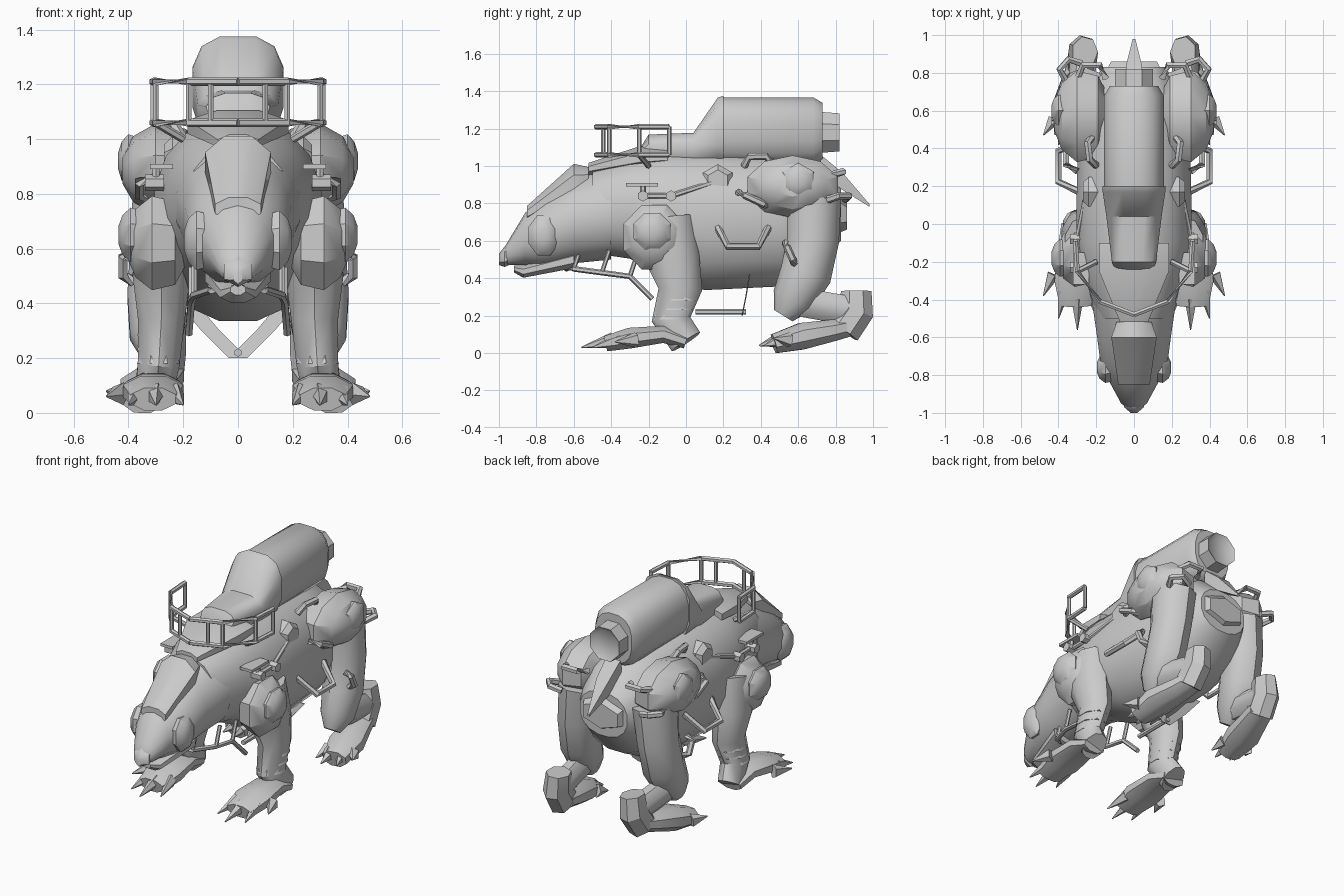
import bpy, bmesh, math
from mathutils import Vector

if "Cube" in bpy.data.objects:
    bpy.data.objects.remove(bpy.data.objects["Cube"])

SIDE, BACK, UP = Vector((1, 0, 0)), Vector((0, 1, 0)), Vector((0, 0, 1))

grey = bpy.data.materials.new("plain_grey")
grey.use_nodes = True
grey.diffuse_color = (.6, .6, .6, 1)
grey.node_tree.nodes["Principled BSDF"].inputs["Base Color"].default_value = grey.diffuse_color


def skin(name, rings, sides=10, axis=None, power=1, mirror=False, sharp=40):
    """Skin elliptical rings, each a (centre, radius_u, radius_v), along their path."""
    bm = bmesh.new()
    loops = []
    last = len(rings) - 1
    for i, (centre, radius_u, radius_v) in enumerate(rings):
        heading = axis or (rings[min(i + 1, last)][0] - rings[max(i - 1, 0)][0]).normalized()
        reference = BACK if abs(heading.x) > .75 else SIDE
        u = (reference - heading * reference.dot(heading)).normalized()
        v = heading.cross(u)
        loop = []
        for k in range(sides):
            turn = math.tau * (k + .5) / sides
            c, s = math.cos(turn), math.sin(turn)
            c = math.copysign(abs(c) ** power, c)
            s = math.copysign(abs(s) ** power, s)
            loop.append(bm.verts.new(centre + u * c * radius_u + v * s * radius_v))
        loops.append(loop)
    for near, far in zip(loops, loops[1:]):
        for k in range(sides):
            after = (k + 1) % sides
            bm.faces.new((near[k], near[after], far[after], far[k]))
    bm.faces.new(loops[0])
    bm.faces.new(loops[-1])
    bmesh.ops.recalc_face_normals(bm, faces=bm.faces)
    mesh = bpy.data.meshes.new(name)
    bm.to_mesh(mesh)
    bm.free()
    mesh.materials.append(grey)
    mesh.polygons.foreach_set("use_smooth", [True] * len(mesh.polygons))
    mesh.set_sharp_from_angle(angle=math.radians(sharp))
    part = bpy.data.objects.new(name, mesh)
    bpy.context.collection.objects.link(part)
    if mirror:
        modifier = part.modifiers.new("mirror", "MIRROR")
        modifier.use_mirror_merge = False


def hull(name, *rows, **options):
    """Centred shape from rows of (y, bottom, top, half_width)."""
    rings = [(Vector((0, y, (low + high) / 2)), width, (high - low) / 2)
             for y, low, high, width in rows]
    skin(name, rings, axis=BACK, **options)


def limb(name, joints, radii, depth=1.2, **options):
    """Paired limb through joints, with one radius for each joint."""
    rings = [(Vector(joint), r, r * depth) for joint, r in zip(joints, radii)]
    skin(name, rings, mirror=True, **options)


def pad(name, centre, size, sides=8, sharp=30):
    """Paired domed pad that bulges sideways."""
    width, length, height = size
    rings = []
    for step in (-.95, -.5, .2, .7, .95):
        swell = math.sqrt(1 - step * step)
        rings.append((Vector(centre) + SIDE * width * step, length * swell, height * swell))
    skin(name, rings, sides=sides, mirror=True, sharp=sharp)


def tube(name, path, radius=.015):
    limb(name, path, [radius] * len(path), depth=1, sides=6)


def handle(name, start, end, bulge, radius=.02):
    """Bent grip between two points, pushed out by the bulge."""
    start, end, bulge = Vector(start), Vector(end), Vector(bulge)
    tube(name, [start, start.lerp(end, .2) + bulge, start.lerp(end, .8) + bulge, end], radius)


def claws(name, heel, reach, tips):
    """Pointed claws that fan out from a paw."""
    for number, tip in enumerate(tips):
        tip = Vector(tip)
        root = tip.lerp(Vector(heel), reach)
        root.z = .07
        limb(f"{name}_{number}", [root, tip], [.036, .003], sides=5)


# Body and head
hull("body", (-.5, .53, .98, .19), (-.3, .5, 1.05, .26), (-.1, .4, 1.08, .31),
     (.1, .33, 1.08, .31), (.5, .35, 1.06, .3), (.7, .45, 1, .25), (.83, .6, .88, .17),
     sides=16, power=.9)
hull("head", (-.98, .48, .55, .03), (-.95, .47, .6, .07), (-.86, .47, .75, .12),
     (-.75, .46, .83, .18), (-.6, .48, .93, .2), (-.4, .5, 1, .23), sides=14)
hull("nose", (-1, .47, .53, .02), (-.97, .46, .57, .06), (-.9, .49, .6, .06), sides=6)
hull("lower_jaw", (-.92, .43, .47, .03), (-.87, .4, .47, .07), (-.6, .45, .55, .13), sides=8)
hull("brow_plate", (-.85, .7, .79, .09), (-.6, .8, 1.02, .13), (-.52, .85, 1, .1), sides=8)
hull("neck_plate", (-.52, .95, 1.02, .08), (-.25, .98, 1.11, .2), (-.1, 1, 1.1, .2), sides=8)
pad("cheek_plates", (.14, -.76, .63), (.06, .09, .12))

# Back housing, tank and tail
hull("front_housing", (-.25, 1, 1.09, .1), (-.2, 1, 1.17, .12), (.04, 1, 1.18, .15),
     (.17, 1, 1.37, .17), (.2, 1, 1.38, .17), sides=12, power=.7)
hull("tank", (.2, 1, 1.37, .16), (.68, 1, 1.37, .16), (.73, 1.03, 1.34, .13),
     sides=16, power=.8)
hull("tank_cap", (.7, 1.06, 1.3, .11), (.82, 1.07, 1.29, .11), (.8, 1.1, 1.26, .08), sides=8)
hull("tail", (.72, .95, 1.08, .07), (.84, .85, .98, .06), (.98, .78, .8, .01), sides=4)
hull("rump_plate", (.76, .62, .92, .2), (.86, .66, .82, .14), sides=6)

# Front legs
shoulder, elbow, forearm = (.26, -.1, .72), (.28, -.07, .5), (.28, -.03, .34)
wrist, front_heel, front_toes = (.29, -.08, .18), (.31, 0, .06), (.31, -.43, .05)
limb("front_legs", [shoulder, elbow, forearm, wrist, front_heel],
     [.11, .11, .09, .08, .07], depth=1.3)
pad("shoulder_pads", (.29, -.17, .62), (.12, .18, .19))
pad("shoulder_knobs", (.38, -.18, .65), (.06, .11, .11))
for number in range(3):
    base = Vector(wrist) + UP * .05 * number + BACK * .02 * number
    limb(f"forearm_band_{number}", [base, base + UP * .03], [.085, .075], sides=8)
limb("front_paws", [front_heel, (.31, -.12, .1), (.31, -.3, .08), front_toes],
     [.08, .1, .12, .09], depth=.5, sides=8)
claws("front_claw", front_heel, .3,
      [(.2, -.49, .03), (.3, -.56, .03), (.4, -.5, .03), (.48, -.38, .06)])

# Hind legs
hip, knee, hock = (.26, .68, .82), (.3, .57, .28), (.27, .91, .22)
pad("hip_pads", (.27, .57, .89), (.16, .26, .17), sides=10)
pad("hip_knobs", (.39, .6, .92), (.05, .1, .1), sides=6)
limb("thighs", [hip, (.28, .68, .6), (.29, .64, .42), knee, (.3, .52, .2)],
     [.13, .12, .12, .1, .05], depth=1.15)
limb("shins", [knee, hock], [.07, .07], sides=8)
limb("hocks", [(.26, .91, .33), hock, (.28, .84, .12)], [.07, .08, .08], sides=7, sharp=25)
limb("hind_paws", [(.27, .87, .14), (.29, .78, .12), (.33, .62, .09), (.35, .47, .05)],
     [.08, .09, .11, .08], depth=.7, sides=8)
claws("hind_claw", (.3, .75, .1), .3,
      [(.24, .44, .04), (.31, .39, .04), (.4, .42, .04), (.48, .47, .08)])

# Lookout railing
corners = [Vector(p) for p in ((0, -.48, 1.06), (.18, -.41, 1.06), (.3, -.25, 1.06), (.31, -.09, 1.06))]
rise = UP * .15
tube("railing_bottom", corners)
tube("railing_top", [corner + rise for corner in corners])
posts = [corners[0].lerp(corners[1], .55)] + corners[1:]
for number, post in enumerate(posts):
    tube(f"railing_post_{number}", [post, post + rise], .012)
tube("railing_braces", [(.2, -.2, 1), corners[2]])

# Chest guard under the neck
guard = [Vector(p) for p in ((0, -.64, .45), (.1, -.6, .45), (.16, -.45, .43), (.17, -.3, .41))]
tube("chest_guard", guard + [Vector((.18, -.18, .29))])
for number, post in enumerate(guard[1:]):
    tube(f"chest_guard_post_{number}", [post, post + (BACK + UP * 3) * .04], .012)

# Side gear and handles
drum = Vector((.17, .17, .92))
limb("side_drums", [drum, drum + SIDE * .07, drum + SIDE * .1], [.09, .09, .06], depth=1, sides=6)
joints = [Vector((.3, y, .84)) for y in (-.08, -.23)]
tube("side_rods", [drum + SIDE * .08, *joints])
for number, joint in enumerate(joints):
    tube(f"rod_joint_{number}", [joint - SIDE * .03, joint + SIDE * .04], .03)
tube("step_posts", [joints[1], joints[1] + UP * .06])
limb("step_plates", [(.28, -.32, .9), (.28, -.15, .9)], [.05, .05], depth=.2, sides=4, power=.5)
handle("flank_handles", (.29, .17, .67), (.29, .44, .67), (.11, 0, -.1))
handle("hip_top_handles", (.2, .31, 1), (.22, .46, 1), (.03, 0, .05))
handle("hip_front_handles", (.3, .28, .86), (.3, .45, .78), (.06, 0, 0))
handle("hip_rear_handles", (.36, .76, .82), (.28, .85, .82), (.05, .04, .02))
handle("rump_handles", (.15, .77, .95), (.3, .77, .95), (0, .07, .02))
handle("thigh_handles", (.38, .53, .59), (.38, .58, .48), (.04, 0, 0))

# Belly strap
limb("belly_strap", [(.2, .34, .42), (.1, .32, .3), (0, .3, .2)], [.04, .04, .04],
     depth=.1, axis=BACK.cross(SIDE), sides=4, power=.5)
tube("belly_bar", [(0, .05, .22), (0, .32, .22)])
